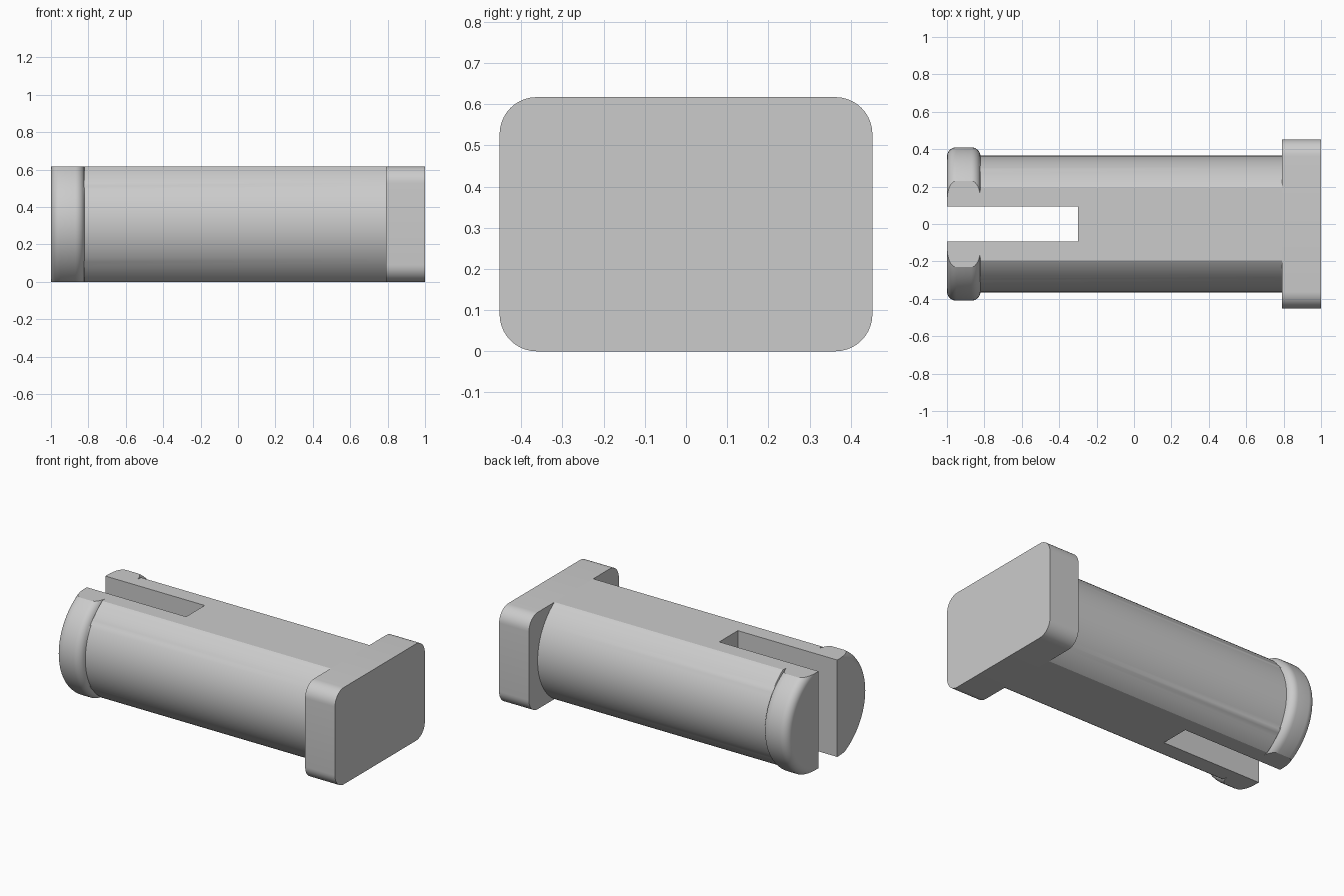
import bpy, bmesh, math
from mathutils import Matrix, Vector

old = bpy.data.objects.get("Cube")
if old:
    bpy.data.objects.remove(old, do_unlink=True)

HALF_H = 0.3085          # half height between the two flats
SHAFT_R = 0.365
HEAD_X = 0.79

gray = bpy.data.materials.new("plain gray")
gray.use_nodes = True
color = (0.6, 0.6, 0.6, 1)
gray.diffuse_color = color
gray.node_tree.nodes["Principled BSDF"].inputs["Base Color"].default_value = color


def make_object(name, bm):
    bmesh.ops.recalc_face_normals(bm, faces=bm.faces)
    mesh = bpy.data.meshes.new(name)
    bm.to_mesh(mesh)
    bm.free()
    mesh.materials.append(gray)
    obj = bpy.data.objects.new(name, mesh)
    bpy.context.collection.objects.link(obj)
    return obj


def box(name, x0, x1, half_y, half_z, corner=0):
    bm = bmesh.new()
    size = Matrix.Diagonal((x1 - x0, 2 * half_y, 2 * half_z, 1))
    bmesh.ops.create_cube(bm, size=1, matrix=Matrix.Translation(((x0 + x1) / 2, 0, HALF_H)) @ size)
    if corner:
        edges = [e for e in bm.edges if abs(e.verts[0].co.x - e.verts[1].co.x) > 0.01]
        bmesh.ops.bevel(bm, geom=edges, offset=corner, segments=10, profile=0.5, affect='EDGES')
    return make_object(name, bm)


def smooth(obj):
    bpy.ops.object.select_all(action='DESELECT')
    obj.select_set(True)
    bpy.context.view_layer.objects.active = obj
    bpy.ops.object.shade_smooth_by_angle(angle=math.radians(20))


# Shaft and lip: elliptical rings along x, as (x, y radius, z radius)
rings = [(HEAD_X, SHAFT_R, SHAFT_R), (-0.82, SHAFT_R, SHAFT_R)]
FILLET, STEPS = 0.05, 8
for center, start in ((-0.87, 0), (-0.95, 90)):
    for i in range(STEPS + 1):
        t = math.radians(start + 90 * i / STEPS)
        grow = FILLET * math.sin(t)
        if start or i > 1:
            rings.append((center + FILLET * math.cos(t), 0.36 + grow, 0.323 + grow))

SIDES = 96
bm = bmesh.new()
loops = []
for x, ry, rz in rings:
    angles = [2 * math.pi * k / SIDES for k in range(SIDES)]
    loops.append([bm.verts.new((x, ry * math.cos(a), HALF_H + rz * math.sin(a))) for a in angles])
for a, b in zip(loops, loops[1:]):
    for k in range(SIDES):
        n = (k + 1) % SIDES
        bm.faces.new((a[k], a[n], b[n], b[k]))
bm.faces.new(loops[0])
bm.faces.new(loops[-1])

# Flats on top and bottom
for sign in (1, -1):
    cut = bmesh.ops.bisect_plane(bm, geom=bm.verts[:] + bm.edges[:] + bm.faces[:],
                                 plane_co=Vector((0, 0, HALF_H + sign * HALF_H)),
                                 plane_no=Vector((0, 0, sign)), clear_outer=True)
    rim = [e for e in cut["geom_cut"] if isinstance(e, bmesh.types.BMEdge)]
    bmesh.ops.holes_fill(bm, edges=rim, sides=0)
shaft = make_object("split_shaft", bm)

# Slot between the two prongs
cutter = box("slot_cutter", -1.2, -0.3, 0.0935, 0.6)
cutter.hide_render = True
mod = shaft.modifiers.new("slot", 'BOOLEAN')
mod.operation = 'DIFFERENCE'
mod.solver = 'EXACT'
mod.object = cutter
bpy.context.view_layer.objects.active = shaft
bpy.ops.object.modifier_apply(modifier=mod.name)
bpy.data.objects.remove(cutter, do_unlink=True)
smooth(shaft)

# Rounded rectangular head
smooth(box("head_plate", HEAD_X, 1, 0.4525, HALF_H, corner=0.09))
